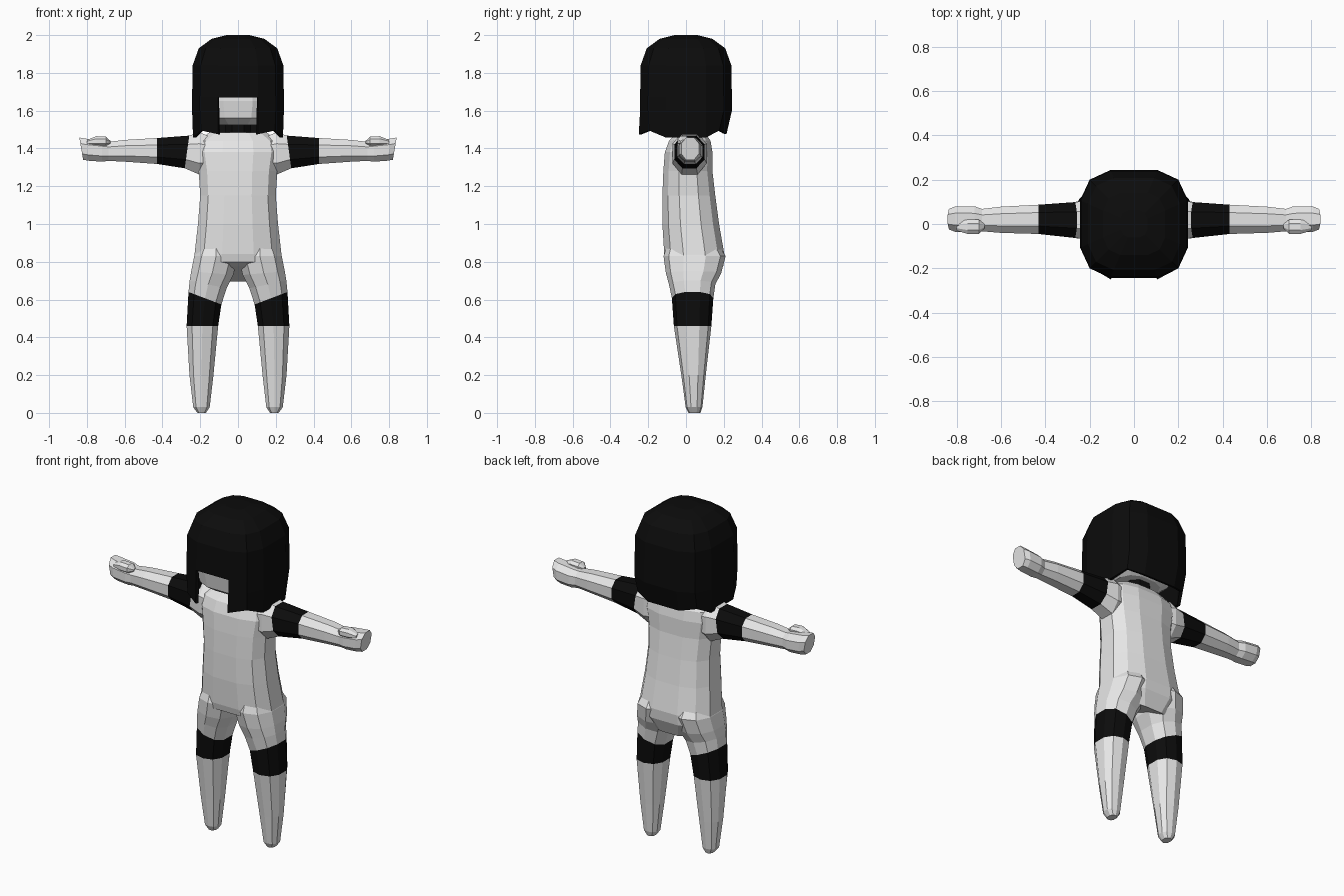
import bpy
import bmesh
from math import cos, sin, pi

cube = bpy.data.objects.get("Cube")
if cube:
    bpy.data.objects.remove(cube, do_unlink=True)


def material(name, value):
    mat = bpy.data.materials.new(name)
    mat.use_nodes = True
    color = (value, value, value, 1)
    mat.diffuse_color = color
    bsdf = next(n for n in mat.node_tree.nodes if n.type == 'BSDF_PRINCIPLED')
    bsdf.inputs["Base Color"].default_value = color
    bsdf.inputs["Roughness"].default_value = 0.8
    return mat


light = material("light grey", 0.8)
black = material("soft black", 0.0035)


def outline(sides, power):
    """Rounded-square outline scaled to fill -1..1 on both axes."""
    def bend(c):
        return abs(c) ** (2 / power) * (1 if c > 0 else -1)
    angles = [2 * pi * (i + 0.5) / sides for i in range(sides)]
    pts = [(bend(cos(a)), bend(sin(a))) for a in angles]
    top = max(p[0] for p in pts)
    return [(u / top, v / top) for u, v in pts]


def loft(name, rings, sides=8, power=2.3, along='Z', mats=(light, black),
         bands=(), open_start=False, mirror=False):
    """Skin rings of (position, u0, u1, v0, v1, u tilt, v tilt)."""
    bm = bmesh.new()
    loops = []
    for ring in rings:
        t, u0, u1, v0, v1, tu, tv = (tuple(ring) + (0, 0))[:7]
        loop = []
        for u, v in outline(sides, power):
            a = (u0 + u1) / 2 + u * (u1 - u0) / 2
            b = (v0 + v1) / 2 + v * (v1 - v0) / 2
            c = t + u * tu + v * tv
            loop.append(bm.verts.new((a, b, c) if along == 'Z' else (c, a, b)))
        loops.append(loop)
    for k in range(len(loops) - 1):
        lo, hi = loops[k], loops[k + 1]
        for i in range(sides):
            j = (i + 1) % sides
            face = bm.faces.new((lo[i], lo[j], hi[j], hi[i]))
            face.material_index = 1 if k in bands else 0
    if not open_start:
        bm.faces.new(loops[0][::-1])
    bm.faces.new(loops[-1])
    bmesh.ops.recalc_face_normals(bm, faces=bm.faces)
    mesh = bpy.data.meshes.new(name)
    bm.to_mesh(mesh)
    bm.free()
    for m in mats:
        mesh.materials.append(m)
    obj = bpy.data.objects.new(name, mesh)
    bpy.context.collection.objects.link(obj)
    if mirror:
        obj.modifiers.new("Mirror", 'MIRROR').use_mirror_merge = False
    return obj


def centred(z, half, y0, y1, tilt=0):
    return (z, -half, half, y0, y1, 0, tilt)


# Torso, from the seat up to the base of the neck
loft("torso", [
    centred(0.735, 0.16, -0.06, 0.16, -0.04),
    centred(0.79, 0.236, -0.105, 0.198, -0.01),
    centred(0.84, 0.23, -0.115, 0.203),
    centred(1.0, 0.212, -0.125, 0.175),
    centred(1.15, 0.2, -0.125, 0.155),
    centred(1.28, 0.208, -0.12, 0.14),
    centred(1.38, 0.225, -0.112, 0.14),
    centred(1.44, 0.215, -0.09, 0.13),
    centred(1.485, 0.15, -0.05, 0.1),
], sides=12, power=2.6)

# Legs with a dark knee band
loft("legs", [
    (0, 0.17, 0.215, 0.015, 0.075),
    (0.03, 0.15, 0.237, 0, 0.085),
    (0.2, 0.13, 0.257, -0.022, 0.102),
    (0.46, 0.105, 0.272, -0.06, 0.13),
    (0.607, 0.088, 0.262, -0.07, 0.14, 0.033),
    (0.68, 0.06, 0.256, -0.085, 0.15, 0.02),
    (0.74, 0.025, 0.248, -0.1, 0.18, 0.01),
    (0.83, 0, 0.232, -0.112, 0.203),
    (0.9, 0.03, 0.2, -0.09, 0.16),
], sides=10, bands=[3], mirror=True)

# Arms with a dark sleeve band, ending in mitten hands
loft("arms", [
    (0.14, -0.07, 0.1, 1.28, 1.46),
    (0.205, -0.072, 0.11, 1.262, 1.485),
    (0.27, -0.062, 0.098, 1.295, 1.468, 0, -0.012),
    (0.43, -0.045, 0.087, 1.318, 1.455),
    (0.6, -0.04, 0.078, 1.33, 1.445),
    (0.685, -0.033, 0.068, 1.334, 1.435),
    (0.72, -0.038, 0.08, 1.33, 1.442),
    (0.8, -0.036, 0.08, 1.335, 1.452, 0, 0.008),
    (0.83, -0.025, 0.068, 1.34, 1.458, 0, 0.01),
], along='X', bands=[2], mirror=True)

loft("thumbs", [
    (0.675, -0.02, 0, 1.425, 1.44),
    (0.7, -0.045, 0.02, 1.412, 1.462),
    (0.75, -0.045, 0.02, 1.412, 1.465),
    (0.8, -0.03, 0.01, 1.42, 1.445),
], along='X', mirror=True)

# Head and neck, mostly hidden under the hair
loft("head", [
    centred(1.525, 0.13, -0.14, 0.12),
    centred(1.56, 0.18, -0.19, 0.18),
    centred(1.65, 0.2, -0.205, 0.2),
    centred(1.8, 0.2, -0.2, 0.2),
    centred(1.93, 0.12, -0.12, 0.12),
], sides=12, power=2.8)
loft("neck", [centred(z, 0.07, -0.05, 0.09) for z in (1.46, 1.54)],
     mats=(black,))

# Bobbed hair shell
profile = [(1.475, 0.238), (1.6, 0.243), (1.67, 0.243), (1.84, 0.24),
           (1.93, 0.208), (1.98, 0.14), (2.0, 0.06)]
hair = loft("hair", [centred(z, r, -r, r) for z, r in profile], sides=12,
            power=3.2, mats=(black,), open_start=True)
bm = bmesh.new()
bm.from_mesh(hair.data)

# Ragged lower edge: raised corners, low side locks, tucked-in back
for v in bm.verts:
    if v.co.z < 1.5:
        x, y = abs(v.co.x), v.co.y
        if y < -0.21:
            v.co.y -= 0.012
        elif y > 0.15:
            v.co.y *= 0.9
        if x > 0.21:
            v.co.z = 1.457
        elif x > 0.15:
            v.co.z = 1.495

# Opening that shows the face under a straight fringe
opening = []
for f in bm.faces:
    c = f.calc_center_median()
    if c.y < -0.2 and abs(c.x) < 0.05 and c.z < 1.67:
        opening.append(f)
bmesh.ops.delete(bm, geom=opening, context='FACES')
bm.to_mesh(hair.data)
bm.free()
shell = hair.modifiers.new("Thickness", 'SOLIDIFY')
shell.thickness = 0.018
shell.offset = -1
